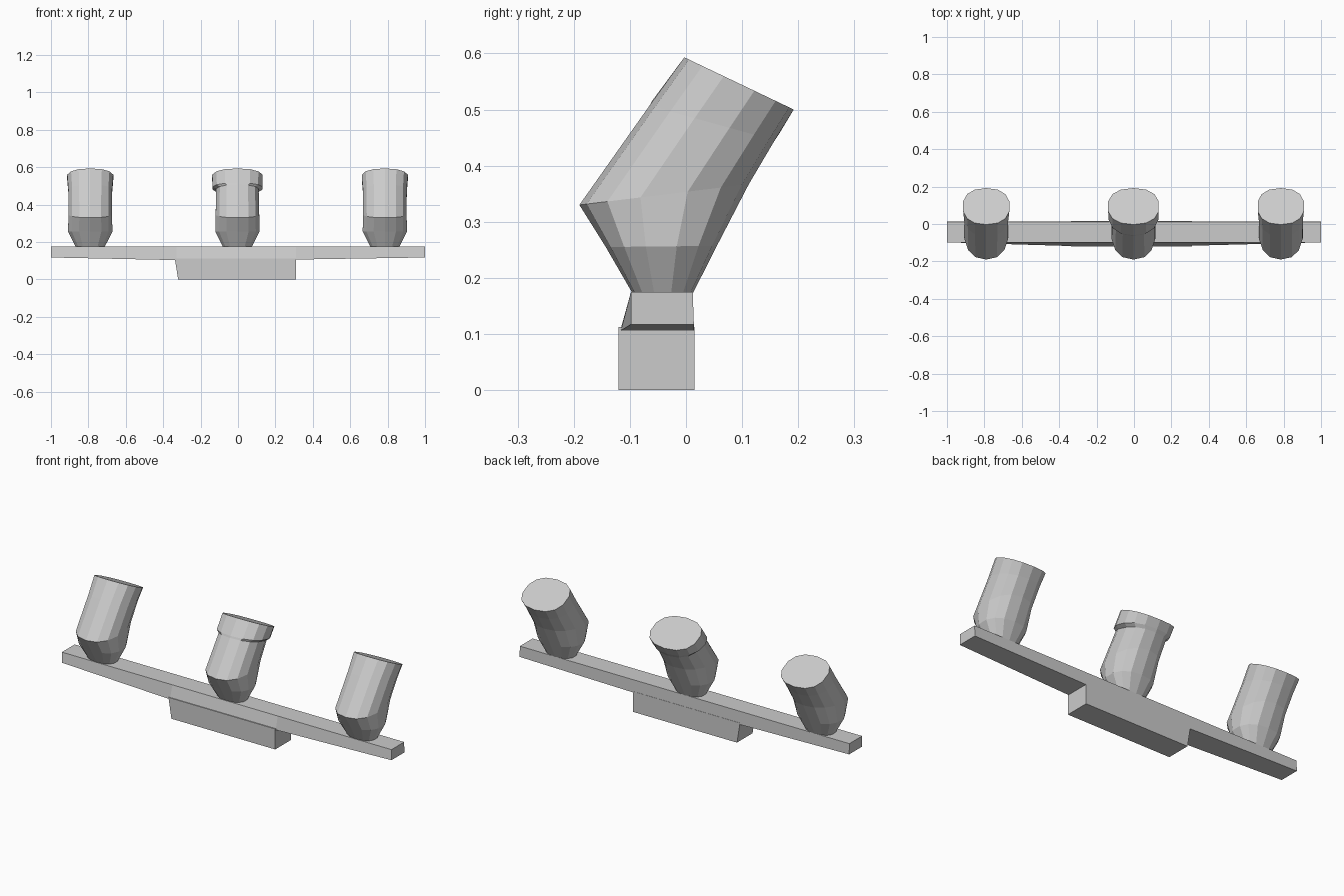
import bpy, math

if "Cube" in bpy.data.objects:
    bpy.data.objects.remove(bpy.data.objects["Cube"])


def make_mesh(name, verts, faces):
    mesh = bpy.data.meshes.new(name)
    mesh.from_pydata(verts, [], faces)
    mesh.update()
    obj = bpy.data.objects.new(name, mesh)
    bpy.context.collection.objects.link(obj)
    return obj


def loft(name, rings):
    """Skin a list of equal-length vertex rings and cap both ends."""
    n = len(rings[0])
    verts = [v for r in rings for v in r]
    faces = [list(range(n))[::-1], [(len(rings) - 1) * n + i for i in range(n)]]
    for k in range(len(rings) - 1):
        for i in range(n):
            j = (i + 1) % n
            faces.append([k * n + i, k * n + j, (k + 1) * n + j, (k + 1) * n + i])
    return make_mesh(name, verts, faces)


def oval(cx, front, back, rx, sides=14, power=0.85):
    """Tilted squarish oval spanning the front and back (y, z) points."""
    (y0, z0), (y1, z1) = front, back
    ring = []
    for i in range(sides):
        a = 2 * math.pi * (i + 0.5) / sides
        c, s = math.cos(a), math.sin(a)
        c = math.copysign(abs(c) ** power, c)
        s = math.copysign(abs(s) ** power, s)
        t = 0.5 + 0.5 * s / math.sin(math.pi / 2 * 1.0)
        ring.append((cx + rx * c, y0 + (y1 - y0) * t, z0 + (z1 - z0) * t))
    return ring


# Long rail: straight top, slightly deeper and fuller in the middle
def section(x, low_front, low):
    return [(x, -0.098, 0.175), (x, low_front, low), (x, 0.014, low), (x, 0.012, 0.175)]


loft("rail", [section(-1, -0.098, 0.117), section(-0.33, -0.118, 0.103),
              section(0.31, -0.116, 0.106), section(1, -0.098, 0.117)])

# Mounting base below the rail, with a sloped left end
loft("mounting_base", [
    [(xa, -0.12, 0), (xb, -0.12, 0.112), (xb, 0.015, 0.112), (xa, 0.015, 0)]
    for xa, xb in ((-0.32, -0.338), (0.31, 0.31))])

# Lamp heads: narrow foot, flared shoulder, tilted barrel
FOOT = ((-0.095, 0.172), (0.012, 0.172), 0.078)
FLARE = ((-0.143, 0.255), (0.055, 0.257), 0.121)
SHOULDER = ((-0.19, 0.33), (0.112, 0.367), 0.119)
COLLAR = ((-0.065, 0.507), (0.158, 0.445), 0.12)
CAP = ((-0.003, 0.593), (0.192, 0.5), 0.126)

for name, x, rim in (("left_lamp", -0.79, 0.0), ("middle_lamp", -0.003, 0.012),
                     ("right_lamp", 0.785, 0.0)):
    rows = [FOOT, FLARE, SHOULDER, COLLAR]
    if rim:
        # raised collar around the top of the middle lamp
        rows[3] = (COLLAR[0], COLLAR[1], 0.116)
        rows.append(((-0.06, 0.516), (0.168, 0.46), 0.136))
    rows.append((CAP[0], CAP[1], CAP[2] + rim))
    loft(name, [oval(x, *r) for r in rows])
